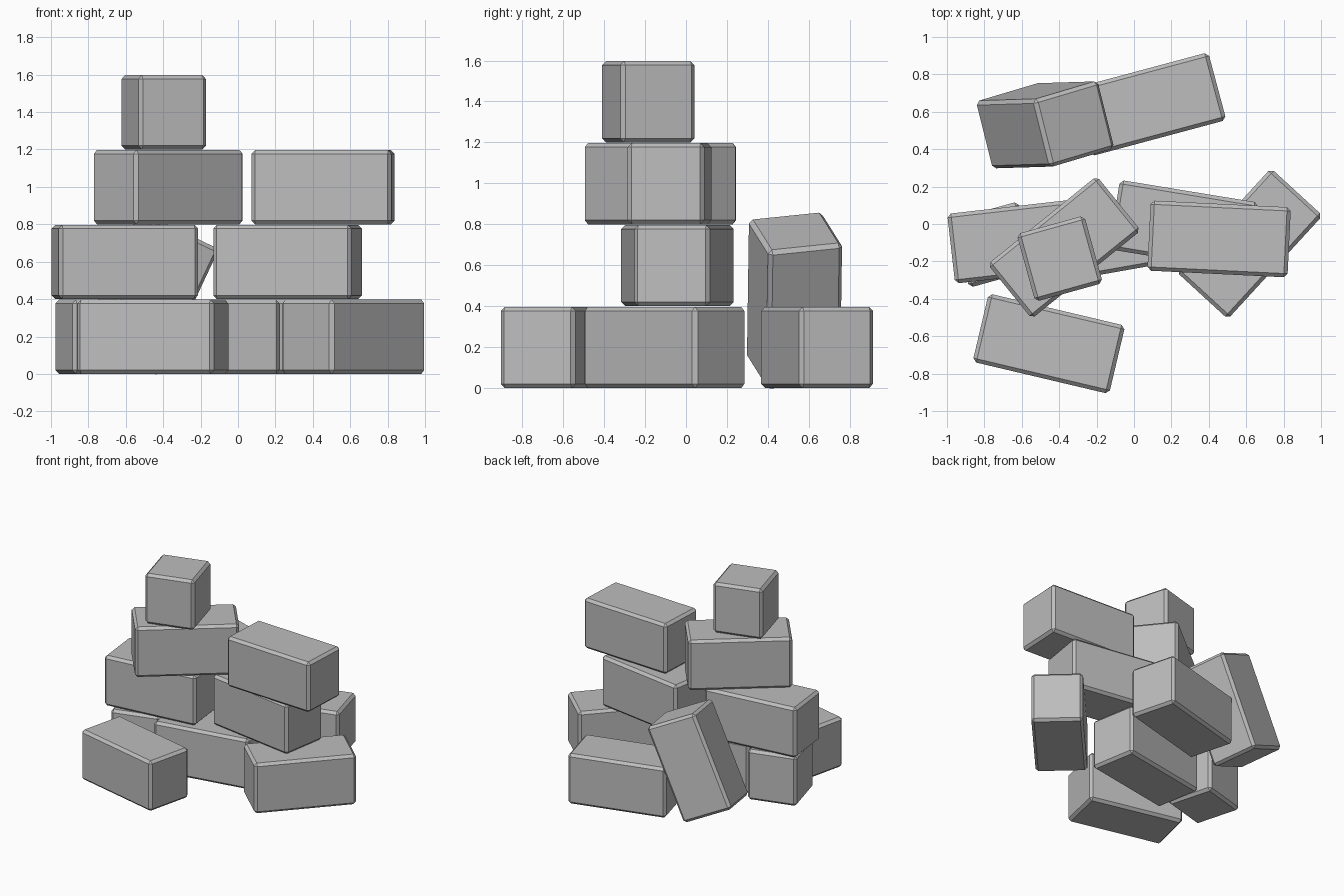
import bpy
import bmesh
from math import radians
from mathutils import Matrix, Vector

start_cube = bpy.data.objects.get("Cube")
if start_cube:
    bpy.data.objects.remove(start_cube, do_unlink=True)

LENGTH, WIDTH, HEIGHT = 0.75, 0.375, 0.397
TIER = 0.4
BEVEL = 0.02

# One plain stone colour
stone = bpy.data.materials.new("grey_stone")
stone.use_nodes = True
GREY = (0.51, 0.51, 0.51, 1)
stone.diffuse_color = GREY
stone.node_tree.nodes["Principled BSDF"].inputs["Base Color"].default_value = GREY


def block(name, size, matrix):
    """A box with chamfered edges, placed by a matrix."""
    bm = bmesh.new()
    bmesh.ops.create_cube(bm, size=1)
    bmesh.ops.scale(bm, vec=size, verts=bm.verts)
    mesh = bpy.data.meshes.new(name)
    bm.to_mesh(mesh)
    bm.free()
    mesh.materials.append(stone)
    obj = bpy.data.objects.new(name, mesh)
    obj.matrix_world = matrix
    bpy.context.collection.objects.link(obj)
    chamfer = obj.modifiers.new("chamfer", 'BEVEL')
    chamfer.width = BEVEL
    chamfer.segments = 1
    chamfer.limit_method = 'NONE'
    return obj


def stacked(name, tier, x, y, turn, length=LENGTH):
    """A block lying flat on the given tier, turned about z in degrees."""
    place = Matrix.Translation((x, y, tier * TIER + HEIGHT / 2))
    block(name, (length, WIDTH, HEIGHT), place @ Matrix.Rotation(radians(turn), 4, 'Z'))


# Ground tier
stacked("front_block", 0, -0.455, -0.64, -13.3)
stacked("right_ground_block", 0, 0.617, -0.105, 47.5)
stacked("middle_ground_block", 0, -0.175, -0.08, 10)
stacked("left_ground_half_block", 0, -0.75, -0.11, 15.5, WIDTH)
stacked("back_block", 0, 0.083, 0.64, 15)

# Second tier
stacked("left_second_block", 1, -0.605, -0.09, 6.5)
stacked("right_second_block", 1, 0.265, -0.01, -9.3)

# Third tier
stacked("left_third_block", 2, -0.373, -0.125, 39)
stacked("right_third_block", 2, 0.455, -0.08, -2.8)

# Half block on top
stacked("top_half_block", 3, -0.397, -0.185, 15.5, WIDTH)

# Fallen block leaning against the back of the pile
along = Vector((0.32, 0.01, 0.68)).normalized()
across = Vector((-0.09, 0.35, 0.03))
across = (across - along * across.dot(along)).normalized()
lean = Matrix((along, across, along.cross(across))).transposed().to_4x4()
block("leaning_block", (LENGTH, WIDTH, HEIGHT),
      Matrix.Translation((-0.475, 0.53, 0.427)) @ lean)
